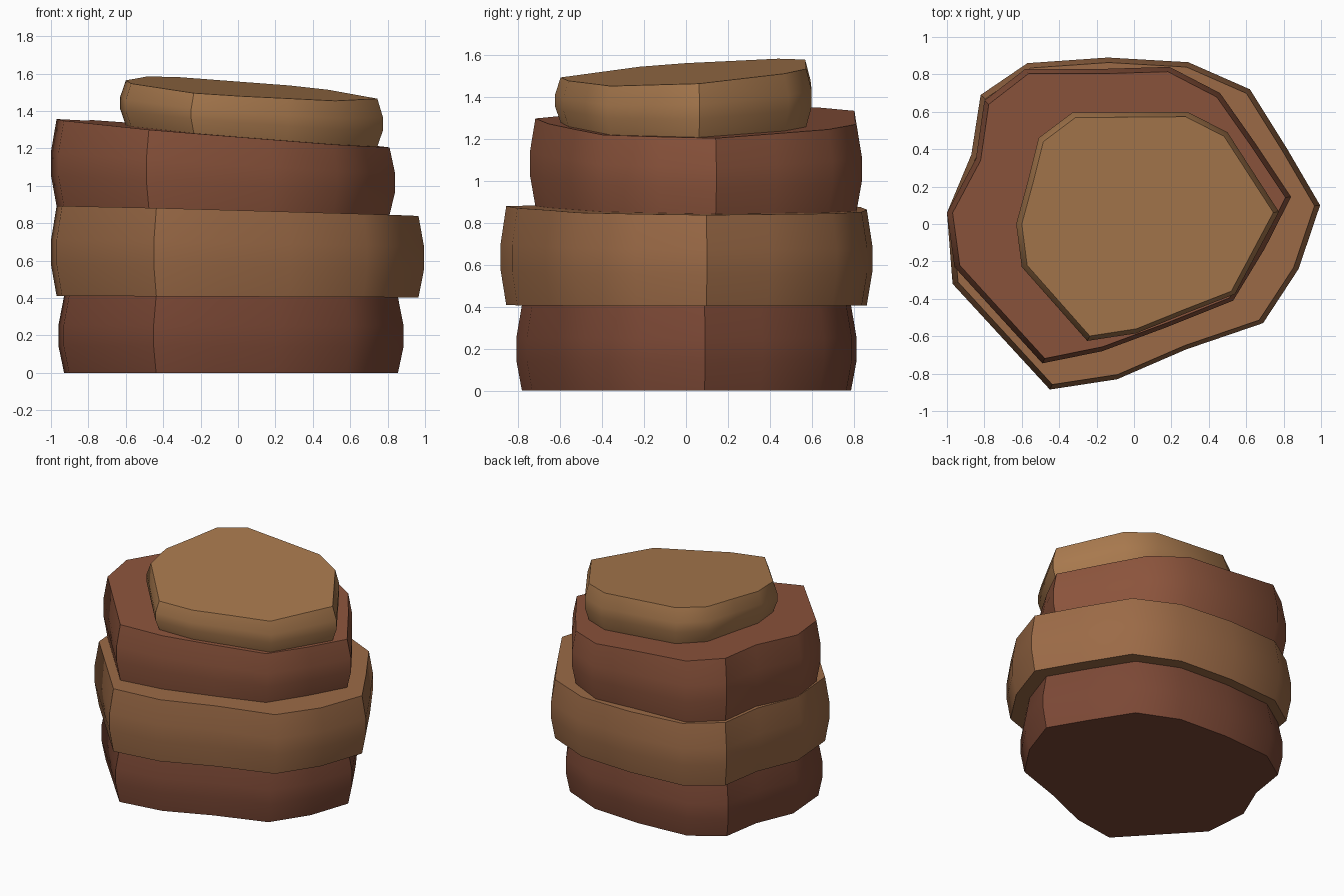
import bpy, bmesh, math

if "Cube" in bpy.data.objects:
    bpy.data.objects.remove(bpy.data.objects["Cube"])

# Outlines at the widest part, counter-clockwise or clockwise seen from above
WIDE = [(.995, .10), (.88, -.24), (.69, -.53), (.28, -.67), (-.09, -.83), (-.45, -.885),
        (-.97, -.32), (-1.0, .06), (-.87, .37), (-.82, .69), (-.57, .86), (-.14, .89),
        (.29, .865), (.62, .72), (.82, .40)]
BASE = [(x * .925 - .035, y * .915) for x, y in WIDE]
UPPER = [(.84, .145), (.70, -.13), (.53, -.41), (.18, -.55), (-.17, -.68), (-.49, -.745),
         (-.96, -.23), (-1.0, .06), (-.845, .35), (-.80, .66), (-.58, .83), (-.14, .83),
         (.19, .84), (.46, .70), (.65, .43)]
CAP = [(.775, .065), (.54, -.375), (.27, -.48), (.01, -.585), (-.25, -.625), (-.60, -.23),
       (-.63, 0), (-.57, .22), (-.51, .46), (-.33, .595), (.285, .60), (.50, .49)]

# Tilted planes between layers: z = c + a*x + b*y
P0, P1 = (0, 0, 0), (.407, -.004, 0)
P2, P3 = (.865, -.027, -.005), (1.272, -.086, .019)
P4 = (1.518, -.076, .068)


def height(p, x, y):
    return p[0] + p[1] * x + p[2] * y


def stone(name, outline, low, high, color):
    """Loft a bulging slab between two tilted planes."""
    cx = (max(p[0] for p in outline) + min(p[0] for p in outline)) / 2
    cy = (max(p[1] for p in outline) + min(p[1] for p in outline)) / 2
    r = (max(p[0] for p in outline) - min(p[0] for p in outline)) / 2
    bm = bmesh.new()
    rings = []
    for t, inset in ((0, .03), (.35, 0), (.62, 0), (1, .03)):
        s = 1 - inset / r
        ring = []
        for px, py in outline:
            x, y = cx + (px - cx) * s, cy + (py - cy) * s
            z = height(low, x, y) * (1 - t) + height(high, x, y) * t
            ring.append(bm.verts.new((x, y, z)))
        rings.append(ring)
    n = len(outline)
    for a, b in zip(rings, rings[1:]):
        for i in range(n):
            j = (i + 1) % n
            bm.faces.new((a[i], a[j], b[j], b[i]))
    bm.faces.new(rings[0])
    bm.faces.new(rings[-1])
    bmesh.ops.recalc_face_normals(bm, faces=bm.faces)
    me = bpy.data.meshes.new(name)
    bm.to_mesh(me)
    bm.free()
    ob = bpy.data.objects.new(name, me)
    bpy.context.collection.objects.link(ob)
    mat = bpy.data.materials.new(name + "_color")
    mat.diffuse_color = (*color, 1)
    mat.use_nodes = True
    mat.node_tree.nodes["Principled BSDF"].inputs["Base Color"].default_value = mat.diffuse_color
    me.materials.append(mat)
    bpy.ops.object.select_all(action='DESELECT')
    ob.select_set(True)
    bpy.context.view_layer.objects.active = ob
    bpy.ops.object.shade_smooth_by_angle(angle=math.radians(41))


# Stacked rock layers, bottom to top
stone("base_layer", BASE, P0, P1, (.20, .065, .036))
stone("wide_layer", WIDE, P1, P2, (.33, .145, .062))
stone("upper_layer", UPPER, P2, P3, (.26, .088, .045))
stone("cap_layer", CAP, P3, P4, (.39, .19, .075))
